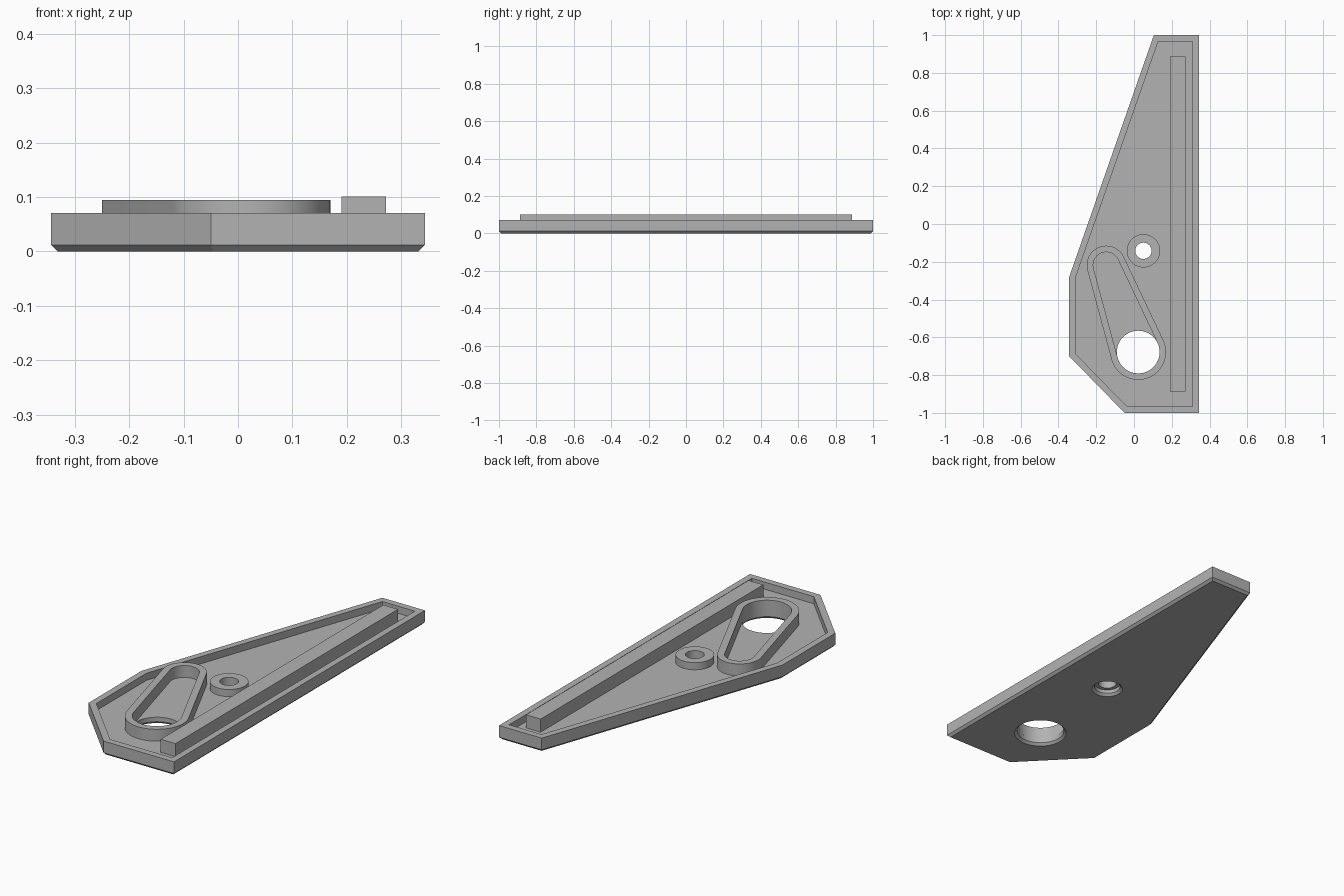
import bpy, bmesh, math
from mathutils import Vector

cube = bpy.data.objects.get("Cube")
if cube:
    bpy.data.objects.remove(cube, do_unlink=True)

grey = bpy.data.materials.new("plain_grey")
grey.use_nodes = True
grey.diffuse_color = (0.45, 0.45, 0.45, 1)
grey.node_tree.nodes["Principled BSDF"].inputs["Base Color"].default_value = (0.45, 0.45, 0.45, 1)

FLOOR, RIM, CHAMFER = 0.035, 0.071, 0.012


def circle(c, r, n=64):
    return [Vector((c[0] + r * math.cos(2 * math.pi * i / n),
                    c[1] + r * math.sin(2 * math.pi * i / n))) for i in range(n)]


def inset(pts, d):
    """Move the sides of a counter-clockwise convex outline inwards by d."""
    out = []
    for i, p in enumerate(pts):
        a = (p - pts[i - 1]).normalized()
        b = (pts[(i + 1) % len(pts)] - p).normalized()
        na, nb = Vector((-a.y, a.x)), Vector((-b.y, b.x))
        out.append(p + (na + nb) * d / (1 + na.dot(nb)))
    return out


def teardrop(c1, r1, c2, r2, n=36):
    """Outline around two circles joined by their outer tangents."""
    d = Vector(c2) - Vector(c1)
    phi, a = math.atan2(d.y, d.x), math.acos((r1 - r2) / d.length)
    pts = []
    for c, r, s, e in ((c1, r1, phi + a, phi + 2 * math.pi - a), (c2, r2, phi - a, phi + a)):
        for i in range(n + 1):
            t = s + (e - s) * i / n
            pts.append(Vector((c[0] + r * math.cos(t), c[1] + r * math.sin(t))))
    return pts


def loft(name, loops, closed=False):
    """Join stacked (outline, height) loops; cap the ends or close into a ring."""
    bm = bmesh.new()
    rings = [[bm.verts.new((p.x, p.y, z)) for p in pts] for pts, z in loops]
    pairs = list(zip(rings, rings[1:]))
    if closed:
        pairs.append((rings[-1], rings[0]))
    else:
        bm.faces.new(rings[0][::-1])
        bm.faces.new(rings[-1])
    for lo, hi in pairs:
        for i in range(len(lo)):
            j = (i + 1) % len(lo)
            bm.faces.new((lo[i], lo[j], hi[j], hi[i]))
    bmesh.ops.recalc_face_normals(bm, faces=bm.faces)
    mesh = bpy.data.meshes.new(name)
    bm.to_mesh(mesh)
    bm.free()
    mesh.materials.append(grey)
    obj = bpy.data.objects.new(name, mesh)
    bpy.context.collection.objects.link(obj)
    return obj


def select(obj):
    bpy.ops.object.select_all(action='DESELECT')
    obj.select_set(True)
    bpy.context.view_layer.objects.active = obj


def tube(name, outer, inner, top):
    return loft(name, [(outer, FLOOR), (outer, top), (inner, top), (inner, FLOOR)], closed=True)


# Tray plate with chamfered underside and raised rim
outline = [Vector(p) for p in ((-0.05, -1), (0.343, -1), (0.343, 1),
                               (0.105, 1), (-0.343, -0.28), (-0.343, -0.70))]
well = inset(outline, 0.033)
plate = loft("base_plate", [(inset(outline, CHAMFER), 0), (outline, CHAMFER),
                            (outline, RIM), (well, RIM), (well, FLOOR)])

# Holes: chamfered large bore, and small bore with a counterbore from below
big, small, pin = (0.0225, -0.678), (-0.147, -0.218), (0.05, -0.142)
R_BIG, R_PIN, R_COUNTER = 0.113, 0.043, 0.062


def bore(name, c, profile):
    return loft(name, [(circle(c, r, 72), z) for r, z in profile])


cutters = [
    bore("large_bore_cutter", big, [(R_BIG + 2 * CHAMFER, -CHAMFER), (R_BIG, CHAMFER), (R_BIG, 0.2)]),
    bore("small_bore_cutter", pin, [(R_COUNTER + 2 * CHAMFER, -CHAMFER), (R_COUNTER, CHAMFER),
                                    (R_COUNTER, 0.03), (R_PIN, 0.03), (R_PIN, 0.2)]),
]
for cutter in cutters:
    cutter.hide_render = True
    mod = plate.modifiers.new("hole", 'BOOLEAN')
    mod.operation, mod.solver, mod.object = 'DIFFERENCE', 'EXACT', cutter
    select(plate)
    bpy.ops.object.modifier_apply(modifier=mod.name)
    bpy.data.objects.remove(cutter, do_unlink=True)

# Raised wall around the slot, boss and long rail
WALL = 0.034
slot = tube("slot_wall", teardrop(big, R_BIG + WALL, small, 0.069 + WALL),
            teardrop(big, R_BIG, small, 0.069), 0.095)
boss = tube("pin_boss", circle(pin, 0.088, 72), circle(pin, R_PIN, 72), RIM)
bar = [Vector(p) for p in ((0.19, -0.887), (0.272, -0.887), (0.272, 0.887), (0.19, 0.887))]
rail = loft("long_rail", [(bar, FLOOR), (bar, 0.101)])

for obj in (plate, slot, boss, rail):
    select(obj)
    bpy.ops.object.shade_smooth_by_angle(angle=math.radians(30))
